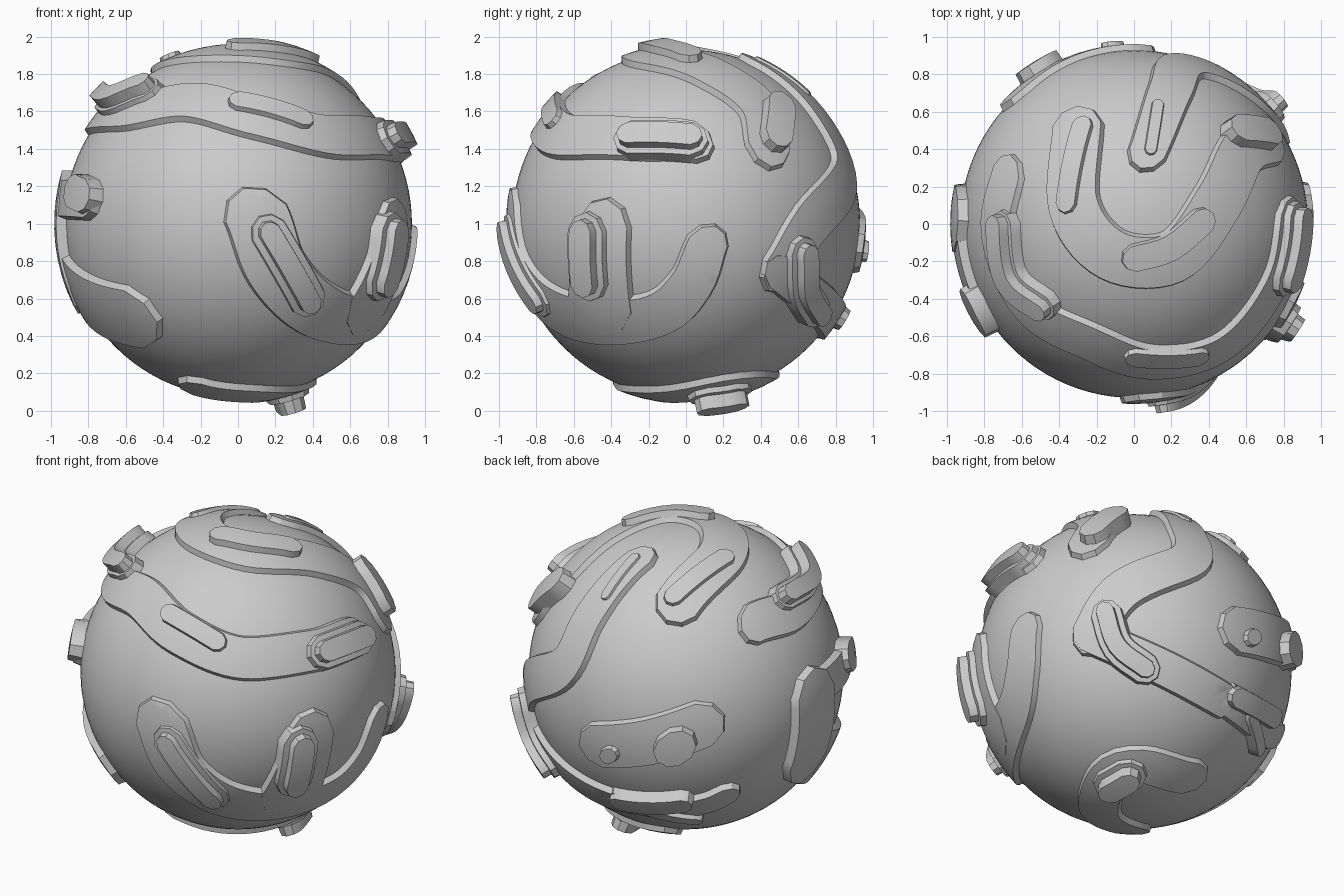
import bpy, bmesh
from math import sin, cos, pi, radians, sqrt, hypot, atan2
from mathutils import Vector
from mathutils.geometry import delaunay_2d_cdt

if "Cube" in bpy.data.objects:
    bpy.data.objects.remove(bpy.data.objects["Cube"])

# Drawing directions: (azimuth, elevation, vertical offset of the grid)
VIEWS = {"front": (0, 0, 1), "right": (90, 0, 1), "top": (0, 90, 0), "under": (0, -90, 0),
         "back_left": (220, 20, 0), "back_right": (140, -25, 0)}
SEA, LAND = 0.93, 0.962
CENTRE = Vector((0, 0, 1))


def point(view, u, v, r):
    """Direction of a point drawn in a view on the globe of radius r."""
    az, el, off = VIEWS[view]
    az, el, v = radians(az), radians(el), v - off
    h, z = Vector((sin(az), -cos(az), 0)), Vector((0, 0, 1))
    right = Vector((cos(az), sin(az), 0))
    up, toward = z * cos(el) - h * sin(el), h * cos(el) + z * sin(el)
    return (right * u + up * v + toward * sqrt(max(r * r - u * u - v * v, 0))).normalized()


def centreline(pts):
    """Catmull-Rom curve through the path points."""
    ext = [pts[0] * 2 - pts[1]] + pts + [pts[-1] * 2 - pts[-2]]
    out = []
    for a, b, c, d in zip(ext, ext[1:], ext[2:], ext[3:]):
        n = max(2, int((c - b).length / 0.05))
        for t in (k / n for k in range(n)):
            out.append(0.5 * (2 * b + (c - a) * t + (2 * a - 5 * b + 4 * c - d) * t * t
                              + (3 * b - a - 3 * c + d) * t ** 3))
    return out + [pts[-1]]


def band_outline(pts, w, taper):
    """Counter-clockwise outline of a tapering band with faceted ends."""
    line = centreline(pts)
    n = len(line)
    left, right, angs = [], [], []
    for i, p in enumerate(line):
        d = line[min(i + 1, n - 1)] - line[max(i - 1, 0)]
        angs.append(atan2(d.y, d.x))
        side = Vector((-d.y, d.x)).normalized() * w * (1 + (taper - 1) * i / (n - 1))
        left.append(p + side)
        right.append(p - side)

    def cap(p, ang, r):
        return [p + Vector((cos(ang + k), sin(ang + k))) * r * 0.9 for k in (-pi / 4, 0, pi / 4)]
    return right + cap(line[-1], angs[-1], w * taper) + left[::-1] + cap(line[0], angs[0] + pi, w)


def band(name, path, *levels, taper=1):
    """Stack of raised bands along a path on the globe; levels = (half width, radius)."""
    r_read = levels[-1][1]
    dirs = [point(view, u, v, r_read) for view, pts in path for u, v in pts]
    c = sum(dirs, Vector()).normalized()
    e1 = c.orthogonal().normalized()
    e2 = c.cross(e1)
    flat = [Vector((d.dot(e1), d.dot(e2))).normalized() * d.angle(c) for d in dirs]
    for i, (w, r) in enumerate(levels):
        plate(f"{name}_{i + 1}" if i else name, band_outline(flat, w, taper), r, c, e1, e2)


def plate(name, ring, r, c, e1, e2, slope=0.022, step=0.06):
    """Fill an outline, give it a sloping rim and wrap it onto the globe."""
    x0, x1 = min(p.x for p in ring), max(p.x for p in ring)
    y0, y1 = min(p.y for p in ring), max(p.y for p in ring)
    grid = [Vector((x0 + i * step, y0 + j * step))
            for i in range(int((x1 - x0) / step) + 1) for j in range(int((y1 - y0) / step) + 1)]
    grid = [g for g in grid if min((g - p).length for p in ring) > 0.025]
    vs, _, fs, *_ = delaunay_2d_cdt(ring + grid, [], [list(range(len(ring)))], 1, 1e-5)
    bm = bmesh.new()
    used = {i: bm.verts.new((vs[i].x, vs[i].y, r)) for i in sorted({k for f in fs for k in f})}
    for f in fs:
        bm.faces.new([used[i] for i in f])
    push, rim = {}, []
    for e in [e for e in bm.edges if len(e.link_faces) == 1]:
        a = e.link_loops[0].vert
        b = e.other_vert(a)
        d = (b.co - a.co).normalized()
        rim.append((a, b))
        for v in (a, b):
            push[v] = push.get(v, Vector()) + Vector((d.y, -d.x, 0))
    low = {}
    for v, p in push.items():
        q = v.co + p.normalized() * slope
        low[v] = bm.verts.new((q.x, q.y, SEA - 0.01))
    for a, b in rim:
        bm.faces.new((b, a, low[a], low[b]))
    for v in bm.verts:
        a, b, rad = v.co
        ang = max(hypot(a, b), 1e-6)
        v.co = (c * cos(ang) + (e1 * a + e2 * b) * (sin(ang) / ang)) * rad + CENTRE
    finish(name, bm)


def finish(name, bm):
    me = bpy.data.meshes.new(name)
    bm.to_mesh(me)
    bm.free()
    me.shade_smooth()
    me.set_sharp_from_angle(angle=radians(30))
    bpy.context.collection.objects.link(bpy.data.objects.new(name, me))


# Globe
bm = bmesh.new()
bmesh.ops.create_uvsphere(bm, u_segments=96, v_segments=48, radius=SEA)
bmesh.ops.translate(bm, verts=bm.verts, vec=CENTRE)
finish("globe", bm)

# W-shaped land at the front right, with two mountains
band("front_land", [("front", [(.1, 1.05), (.22, .74), (.47, .51)]),
                    ("right", [(-.2, .49), (.02, .66), (.12, .9)])], (.19, LAND), taper=.6)
band("front_land_arm", [("right", [(-.45, 1.0), (-.47, .55)])], (.155, LAND + .003), taper=1.3)
band("front_mountain", [("front", [(.17, .96), (.4, .56)])], (.1, .98), (.055, 1.02))
band("right_mountain", [("right", [(-.57, .96), (-.56, .66)])], (.11, 1.0), (.065, 1.05))

# Belt of land around the upper front
band("belt_land", [("top", [(-.69, .28), (-.75, -.05)]),
                   ("front", [(-.58, 1.62), (-.25, 1.67), (.1, 1.58), (.5, 1.48)]),
                   ("right", [(-.3, 1.47), (.05, 1.45)])], (.13, LAND))
band("belt_left_mountain", [("top", [(-.76, 0), (-.71, -.32), (-.52, -.48)])], (.08, .99), (.05, 1.05))
band("belt_middle_ridge", [("front", [(0, 1.67), (.36, 1.57)])], (.055, .99))
band("belt_right_mountain", [("right", [(-.32, 1.49), (.03, 1.48)])], (.1, 1.0), (.06, 1.05))

# Winding land on the top
band("top_land", [("top", [(-.31, .54), (-.33, .1), (-.12, -.17), (.22, -.18), (.46, .12), (.6, .4)]),
                  ("right", [(.45, 1.42)])], (.145, LAND))
band("top_left_ridge", [("top", [(-.28, .54), (-.37, .11)])], (.055, .985))
band("top_middle_mountain", [("top", [(0, -.19), (.2, -.13), (.38, .02)])], (.07, 1.0))
band("top_right_mountain", [("top", [(.58, .52), (.75, .5)])], (.08, 1.02))

# Land running down the back and turning along its foot
band("back_land", [("top", [(.07, .38), (.2, .73), (.3, .87)]),
                   ("right", [(.68, 1.0), (.52, .74)])], (.11, LAND), taper=1.3)
band("back_foot_land", [("back_right", [(-.27, .14), (.2, -.07), (.58, -.26)]),
                        ("back_left", [(-.5, -.71), (0, -.76), (.18, -.69)])], (.12, LAND + .003), taper=.7)
band("back_upper_ridge", [("top", [(.09, .4), (.13, .65)])], (.03, .975))
band("back_right_mountain", [("right", [(.67, .84), (.68, .62), (.75, .49)])], (.09, 1.0), (.05, 1.05))
band("back_foot_ridge", [("back_right", [(.62, -.22), (.85, -.32)])], (.06, 1.0))
band("back_bottom_ridge", [("back_left", [(-.3, -.78), (0, -.85)])], (.035, .99))

# Land on the left side
band("left_land", [("back_left", [(.73, -.1), (.68, -.53)])], (.18, .983))
band("left_land_north", [("back_left", [(.75, -.08)]), ("front", [(-.82, 1.13)])], (.1, .975))
band("left_land_south", [("back_left", [(.69, -.5)]), ("front", [(-.57, .48)])], (.195, .97))
band("left_mountain", [("front", [(-.9, 1.18), (-.84, 1.15)])], (.09, 1.01))

# Island at the back
band("back_island", [("back_left", [(-.6, -.37), (-.3, -.34), (.02, -.24)])], (.15, LAND))
band("island_mountain", [("back_left", [(-.19, -.4), (-.12, -.35)])], (.1, 1.02))
band("island_peak", [("back_left", [(-.55, -.43), (-.52, -.41)])], (.045, .99))

# Island at the bottom
band("bottom_island", [("under", [(-.22, .28), (.1, .2)]),
                       ("back_right", [(-.15, -.69), (.05, -.63), (.34, -.69)])], (.125, LAND))
band("bottom_mountain", [("under", [(.3, -.12), (.27, -.28)])], (.11, .99), (.065, 1.06))
